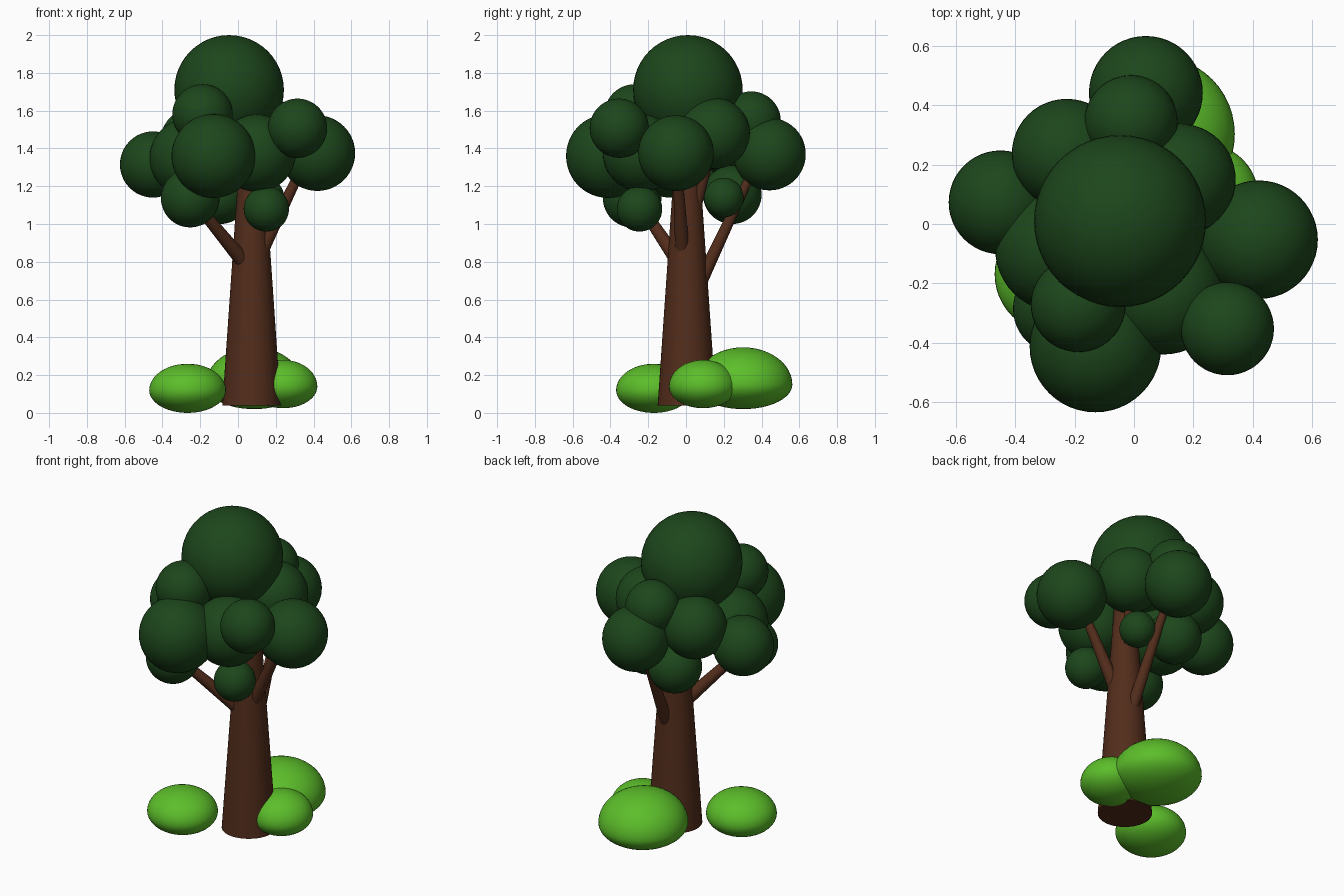
import bpy, math
from mathutils import Vector

if "Cube" in bpy.data.objects:
    bpy.data.objects.remove(bpy.data.objects["Cube"])


def material(name, rgb):
    m = bpy.data.materials.new(name)
    m.diffuse_color = (*rgb, 1)
    m.use_nodes = True
    m.node_tree.nodes["Principled BSDF"].inputs["Base Color"].default_value = m.diffuse_color
    return m


LEAF = material("leaf_green", (0.012, 0.062, 0.011))
BUSH = material("bush_green", (0.107, 0.515, 0.023))
BARK = material("bark_brown", (0.085, 0.026, 0.011))


def finish(name, mat):
    ob = bpy.context.object
    ob.name = name
    ob.data.materials.append(mat)
    bpy.ops.object.shade_smooth_by_angle(angle=math.radians(40))
    return ob


def ball(name, x, y, z, r):
    bpy.ops.mesh.primitive_uv_sphere_add(segments=48, ring_count=24, radius=r, location=(x, y, z))
    return finish(name, LEAF)


def limb(name, start, end, r1, r2, sides=24):
    a, b = Vector(start), Vector(end)
    d = b - a
    bpy.ops.mesh.primitive_cone_add(vertices=sides, radius1=r1, radius2=r2, depth=d.length,
                                    location=(a + b) / 2,
                                    rotation=d.to_track_quat('Z', 'Y').to_euler())
    return finish(name, BARK)


def bush(name, x, y, z, rx, ry, up, down):
    # squashed sphere, with a shallower lower half
    bpy.ops.mesh.primitive_uv_sphere_add(segments=48, ring_count=24, radius=1, location=(x, y, z))
    ob = finish(name, BUSH)
    for v in ob.data.vertices:
        v.co.x *= rx
        v.co.y *= ry
        v.co.z *= up if v.co.z > 0 else down


# trunk
limb("trunk", (0.072, 0.005, 0.04), (0.072, 0.005, 1.45), 0.155, 0.058, 48)

# branches
limb("branch_front_left", (0.03, -0.04, 0.80), (-0.25, -0.27, 1.14), 0.04, 0.025)
limb("branch_right", (0.13, -0.02, 0.87), (0.37, -0.05, 1.36), 0.038, 0.022)
limb("branch_back", (0.08, 0.08, 0.70), (0.05, 0.39, 1.36), 0.036, 0.02)
limb("branch_upper", (0.09, 0.05, 1.08), (0.16, 0.15, 1.45), 0.03, 0.02)

# foliage: x, y, z, radius
FOLIAGE = {
    "crown": (-0.047, 0.01, 1.71, 0.29),
    "right": (0.42, -0.053, 1.375, 0.20),
    "left": (-0.45, 0.073, 1.315, 0.175),
    "front": (-0.13, -0.413, 1.36, 0.222),
    "front_right": (0.315, -0.353, 1.507, 0.157),
    "front_left_upper": (-0.188, -0.272, 1.58, 0.16),
    "back": (0.04, 0.442, 1.37, 0.192),
    "back_upper": (-0.01, 0.345, 1.545, 0.157),
    "back_left": (-0.227, 0.237, 1.435, 0.185),
    "back_right": (0.155, 0.15, 1.48, 0.188),
    "front_middle": (0.10, -0.235, 1.375, 0.205),
    "left_middle": (-0.258, -0.085, 1.35, 0.21),
    "low_front_left": (-0.253, -0.285, 1.137, 0.155),
    "low_front": (0.15, -0.246, 1.08, 0.12),
    "low_back_right": (0.14, 0.20, 1.14, 0.105),
    "low_back": (-0.095, 0.245, 1.155, 0.155),
}
for part, data in FOLIAGE.items():
    ball("foliage_" + part, *data)

# bushes at the base
bush("bush_front_left", -0.267, -0.17, 0.12, 0.203, 0.20, 0.14, 0.12)
bush("bush_back", 0.085, 0.303, 0.15, 0.255, 0.26, 0.197, 0.13)
bush("bush_right", 0.24, 0.09, 0.14, 0.18, 0.18, 0.14, 0.115)
